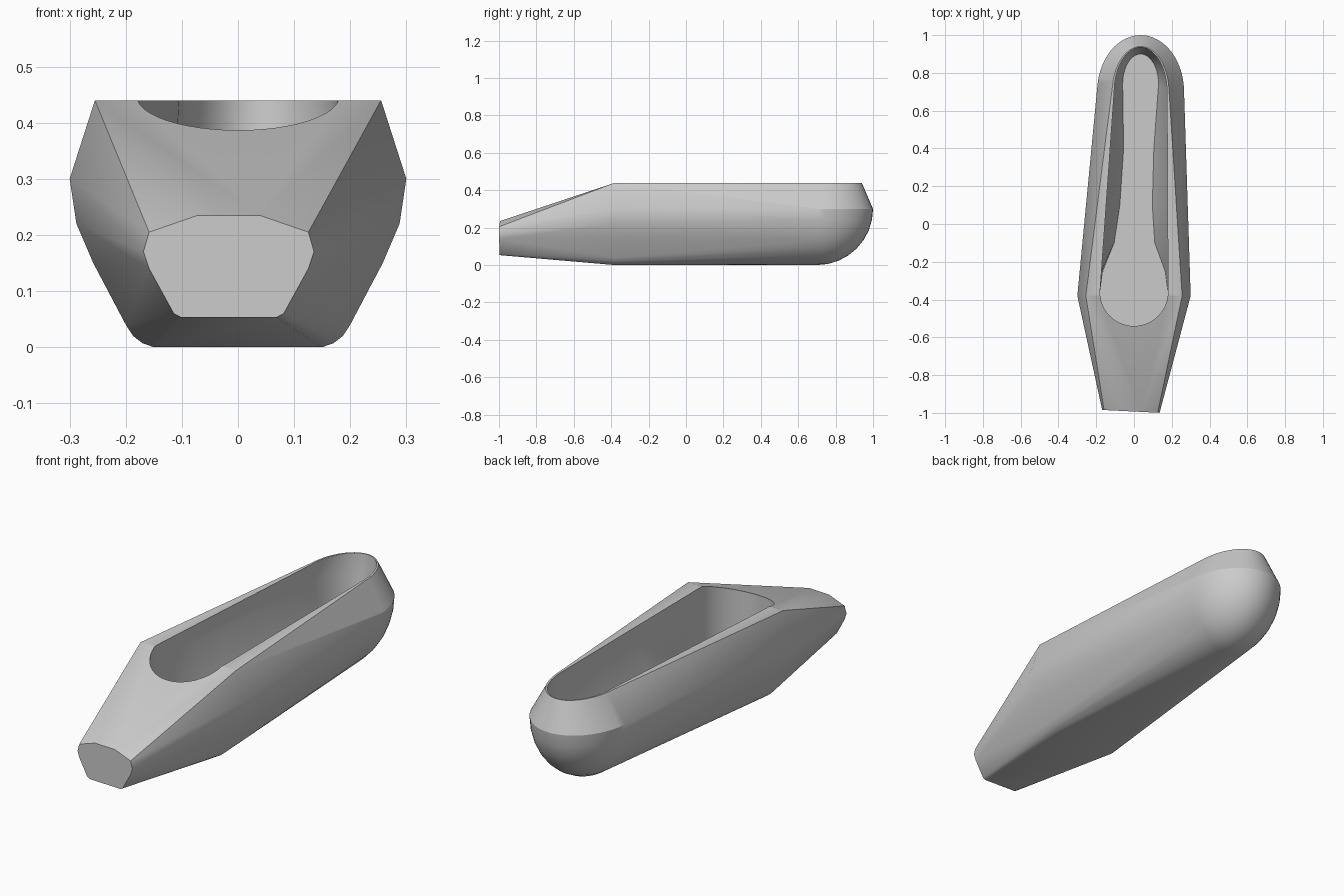
import bpy, bmesh, math

cube = bpy.data.objects.get("Cube")
if cube:
    bpy.data.objects.remove(cube, do_unlink=True)

grey = bpy.data.materials.new("plain grey")
grey.use_nodes = True
colour = (0.6, 0.6, 0.6, 1)
grey.diffuse_color = colour
grey.node_tree.nodes["Principled BSDF"].inputs["Base Color"].default_value = colour


def make_object(name, bm):
    bmesh.ops.recalc_face_normals(bm, faces=bm.faces[:])
    mesh = bpy.data.meshes.new(name)
    bm.to_mesh(mesh)
    bm.free()
    mesh.materials.append(grey)
    obj = bpy.data.objects.new(name, mesh)
    bpy.context.collection.objects.link(obj)
    return obj


# Outer body: the convex skin around a toe section, a wide section and a heel
points = []

# Blunt toe end, slightly off centre (x half width, z)
toe = [(0.055, 0.235), (0.142, 0.205), (0.152, 0.17), (0.142, 0.14),
       (0.098, 0.06), (0.085, 0.053)]
for half, z in toe:
    for side in (-1, 1):
        x = -0.0165 + side * half
        points.append((x, -0.992 - 0.05 * (x + 0.0165), z))

# Widest section
wide = [(0.255, 0.44), (0.30, 0.30), (0.288, 0.22), (0.258, 0.15),
        (0.20, 0.04), (0.187, 0.02), (0.17, 0.007), (0.15, 0.0)]
for half, z in wide:
    for side in (-1, 1):
        points.append((side * half, -0.38, z))

# Heel: half an ellipsoid below, a tapered collar above
HX, HY = 0.035, 0.70
for i in range(25):
    a = math.pi * i / 24
    c, s = math.cos(a), math.sin(a)
    points.append((HX + 0.15 * c, HY + 0.24 * s, 0.44))
    for j in range(8):
        t = math.pi / 2 * j / 8
        r = math.cos(t)
        points.append((HX + 0.23 * r * c, HY + 0.30 * r * s,
                       0.30 - 0.30 * math.sin(t)))
points.append((HX, HY, 0.0))

bm = bmesh.new()
for p in points:
    bm.verts.new(p)
hull = bmesh.ops.convex_hull(bm, input=bm.verts[:])
loose = list({v for v in hull["geom_interior"] + hull["geom_unused"]
              if isinstance(v, bmesh.types.BMVert)})
bmesh.ops.delete(bm, geom=loose, context="VERTS")
bmesh.ops.dissolve_limit(bm, angle_limit=math.radians(0.5),
                         verts=bm.verts[:], edges=bm.edges[:])
body = make_object("shoe_body", bm)


# Foot cavity: stacked outlines with a round front, sides and a narrow heel
def outline(z, sides, rx, ry, cy):
    front = [(0.18 * math.cos(a), -0.36 + 0.18 * math.sin(a), z)
             for a in (math.pi + math.pi * i / 24 for i in range(25))]
    right = [(r, y, z) for y, l, r in sides]
    heel = [(HX + rx * math.cos(a), cy + ry * math.sin(a), z)
            for a in (math.pi * i / 24 for i in range(25))]
    left = [(l, y, z) for y, l, r in reversed(sides)]
    return front + right + heel + left


def straight_sides(rx):
    rows = []
    for y in (-0.25, -0.1, 0.1, 0.4):
        t = (y + 0.36) / (HY + 0.36)
        rows.append((y, -0.18 + t * (HX - rx + 0.18),
                     0.18 + t * (HX + rx - 0.18)))
    return rows


floor_sides = [(-0.25, -0.165, 0.165), (-0.1, -0.105, 0.11),
               (0.1, -0.075, 0.097), (0.4, -0.055, 0.105)]
rings = [outline(0.12, floor_sides, 0.095, 0.16, 0.74),
         outline(0.35, straight_sides(0.145), 0.145, 0.23, HY),
         outline(0.44, straight_sides(0.14), 0.14, 0.235, HY),
         outline(0.60, straight_sides(0.14), 0.14, 0.235, HY)]
bm = bmesh.new()
loops = [[bm.verts.new(p) for p in ring] for ring in rings]
n = len(loops[0])
for low, high in zip(loops, loops[1:]):
    for i in range(n):
        k = (i + 1) % n
        bm.faces.new((low[i], low[k], high[k], high[i]))
bm.faces.new(loops[0][::-1])
bm.faces.new(loops[-1])
cutter = make_object("cavity_cutter", bm)
cutter.hide_render = True

# Hollow the body, then discard the cutter
cut = body.modifiers.new("cavity", "BOOLEAN")
cut.operation = "DIFFERENCE"
cut.solver = "EXACT"
cut.object = cutter
bpy.ops.object.select_all(action="DESELECT")
bpy.context.view_layer.objects.active = body
body.select_set(True)
bpy.ops.object.modifier_apply(modifier=cut.name)
bpy.data.objects.remove(cutter, do_unlink=True)
bpy.ops.object.shade_smooth_by_angle(angle=math.radians(25))
